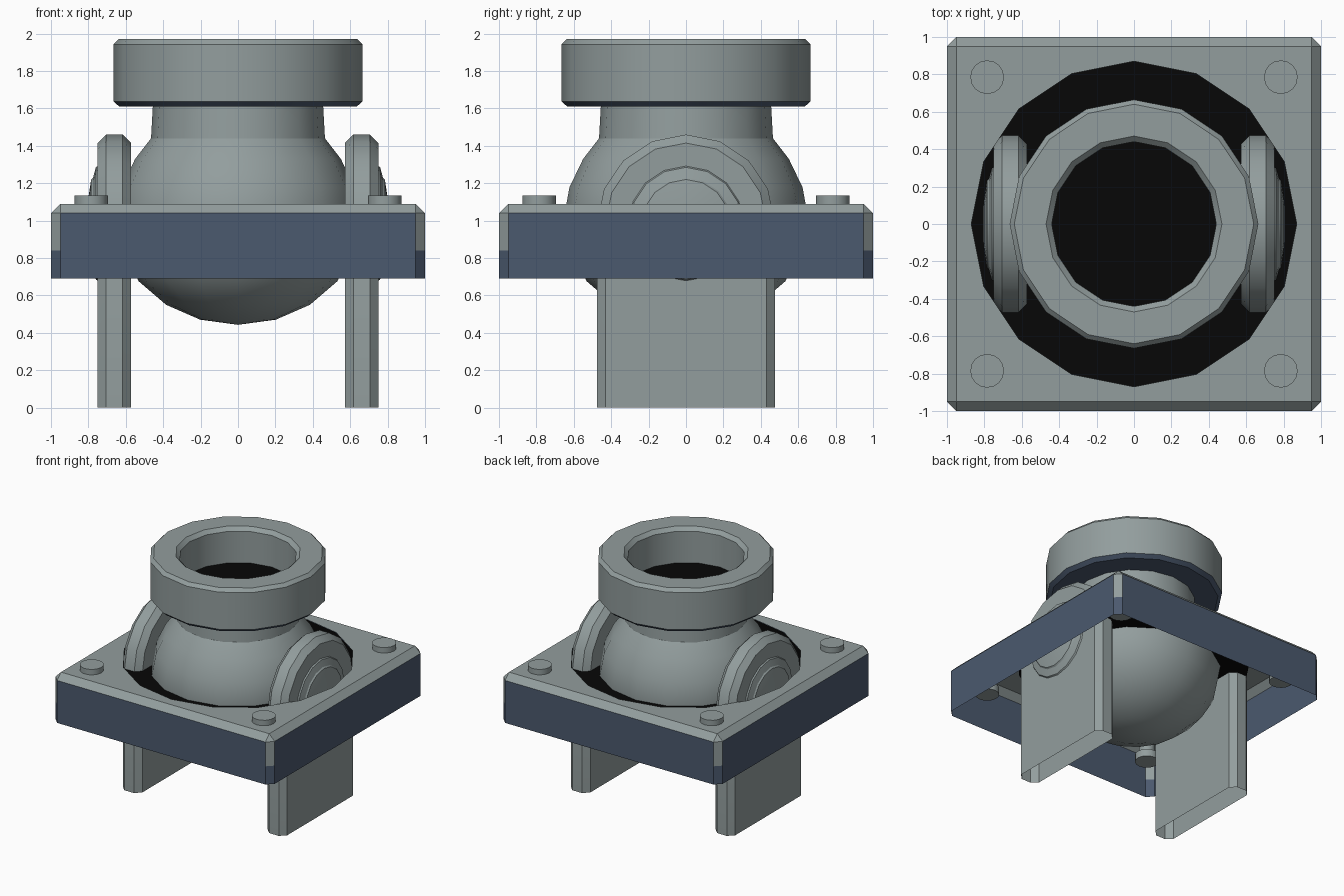
import bpy, bmesh, math
from mathutils import Matrix, Vector

cube = bpy.data.objects.get("Cube")
if cube:
    bpy.data.objects.remove(cube)


def material(name, rgb):
    mat = bpy.data.materials.new(name)
    mat.use_nodes = True
    mat.diffuse_color = (*rgb, 1)
    for node in mat.node_tree.nodes:
        if node.type == 'BSDF_PRINCIPLED':
            node.inputs["Base Color"].default_value = (*rgb, 1)
            node.inputs["Roughness"].default_value = 0.8
    return mat


GREY = material("steel grey", (0.29, 0.34, 0.34))
BLUE = material("slate blue", (0.07, 0.10, 0.156))
BLACK = material("black", (0.002, 0.002, 0.002))


def finish(name, bm, mats, rule=None, smooth=True):
    bmesh.ops.recalc_face_normals(bm, faces=bm.faces)
    bm.normal_update()
    if rule:
        for f in bm.faces:
            f.material_index = rule(f)
    mesh = bpy.data.meshes.new(name)
    bm.to_mesh(mesh)
    bm.free()
    ob = bpy.data.objects.new(name, mesh)
    bpy.context.collection.objects.link(ob)
    for m in mats:
        mesh.materials.append(m)
    if smooth:
        bpy.ops.object.select_all(action='DESELECT')
        ob.select_set(True)
        bpy.context.view_layer.objects.active = ob
        bpy.ops.object.shade_smooth_by_angle(angle=math.radians(30))
    return ob


def loft(bm, loops, closed=True):
    """Join successive loops of points with quads; returns the vertex loops."""
    rows = [[bm.verts.new(p) for p in loop] for loop in loops]
    n = len(rows[0])
    for a, b in zip(rows, rows[1:]):
        for i in range(n if closed else n - 1):
            j = (i + 1) % n
            bm.faces.new((a[i], a[j], b[j], b[i]))
    return rows


def circle(r, z, n=16):
    return [(r * math.cos(2 * math.pi * i / n), r * math.sin(2 * math.pi * i / n), z)
            for i in range(n)]


def lathe(name, profile, mats, rule=None, matrix=None):
    """Turn an (r, z) profile about z; points on the axis collapse."""
    bm = bmesh.new()
    loft(bm, [circle(r, z) for r, z in profile])
    bmesh.ops.remove_doubles(bm, verts=bm.verts, dist=0.0001)
    if matrix:
        bm.transform(matrix)
    return finish(name, bm, mats, rule)


# Rounded body with its neck
CENTRE, RADIUS, HALF = 1.005, 0.655, 0.562
body = [(RADIUS * math.sin(a), CENTRE - HALF * math.cos(a))
        for a in (math.radians(18 * i) for i in range(8))]
body[7] = (0.55, 1.33)
body += [(0.465, 1.44), (0.455, 1.62)]
lathe("body", body, [GREY])

# Collar ring on the neck, blue below and open above
lathe("collar", [(0.45, 1.61), (0.635, 1.61), (0.665, 1.637), (0.665, 1.943),
                 (0.64, 1.97), (0.47, 1.97), (0.44, 1.94), (0.44, 1.68)],
      [GREY, BLUE], lambda f: int(f.calc_center_median().z < 1.63))
lathe("collar_floor", [(0, 1.68), (0.445, 1.68)], [BLACK])

# Dark well around the body
lathe("well", [(0.64, 1.0), (0.87, 1.0), (0.87, 1.088)], [BLACK])


# Hollow square frame with chamfered edges and a round opening
def octagon(z, a=1.0, b=0.95):
    return [(a, -b, z), (a, b, z), (b, a, z), (-b, a, z),
            (-a, b, z), (-a, -b, z), (-b, -a, z), (b, -a, z)]


bm = bmesh.new()
rim = [(math.copysign(0.95, x), math.copysign(0.95, y), 1.09) for x, y, z in octagon(1.09)]
rows = loft(bm, [octagon(0.69), octagon(0.84), octagon(1.04), rim])
bmesh.ops.remove_doubles(bm, verts=bm.verts, dist=0.0001)
hole = [bm.verts.new(p) for p in circle(0.87, 1.09)]
edges = [bm.edges.new((hole[i - 1], hole[i])) for i in range(len(hole))]
edges += [e for e in bm.edges if e not in edges and all(v.co.z > 1.08 for v in e.verts)]
bmesh.ops.triangle_fill(bm, edges=edges, use_beauty=True)


def frame_colour(f):
    c, n = f.calc_center_median(), f.normal
    flat_side = max(abs(n.x), abs(n.y)) > 0.95
    return int(flat_side or c.z < 0.84)


finish("frame", bm, [GREY, BLUE], frame_colour, smooth=False)

# Corner bolts: head above, shank and nut below
for i, (x, y) in enumerate([(1, 1), (-1, 1), (-1, -1), (1, -1)]):
    lathe(f"bolt_{i + 1}", [(0, 0.84), (0.09, 0.84), (0.09, 0.9), (0.06, 0.9), (0.06, 1.08),
                            (0.09, 1.08), (0.09, 1.135), (0, 1.135)], [GREY],
          matrix=Matrix.Translation((0.785 * x, 0.785 * y, 0)))


# Upright supports with round tops, open at the foot, and their pivot caps
def arch(x, r, z=0.985):
    arc = [(x, r * math.cos(math.pi * i / 8), z + r * math.sin(math.pi * i / 8))
           for i in range(9)]
    return [(x, r, 0)] + arc + [(x, -r, 0)]


for side, label in ((1, "left"), (-1, "right")):
    bm = bmesh.new()
    rows = loft(bm, [arch(side * x, r) for x, r in
                     ((0.572, 0.43), (0.617, 0.475), (0.705, 0.475), (0.75, 0.43))],
                closed=False)
    bm.faces.new(rows[0])
    bm.faces.new(rows[-1])
    finish(f"{label}_support", bm, [GREY])
    turn = Matrix.Translation((0, 0, 0.985)) @ Matrix.Rotation(side * math.pi / 2, 4, 'Y')
    lathe(f"{label}_pivot_cap", [(0.31, 0.745), (0.3, 0.76), (0.245, 0.775), (0.235, 0.785),
                                 (0.12, 0.803), (0, 0.806)], [GREY], matrix=turn)
